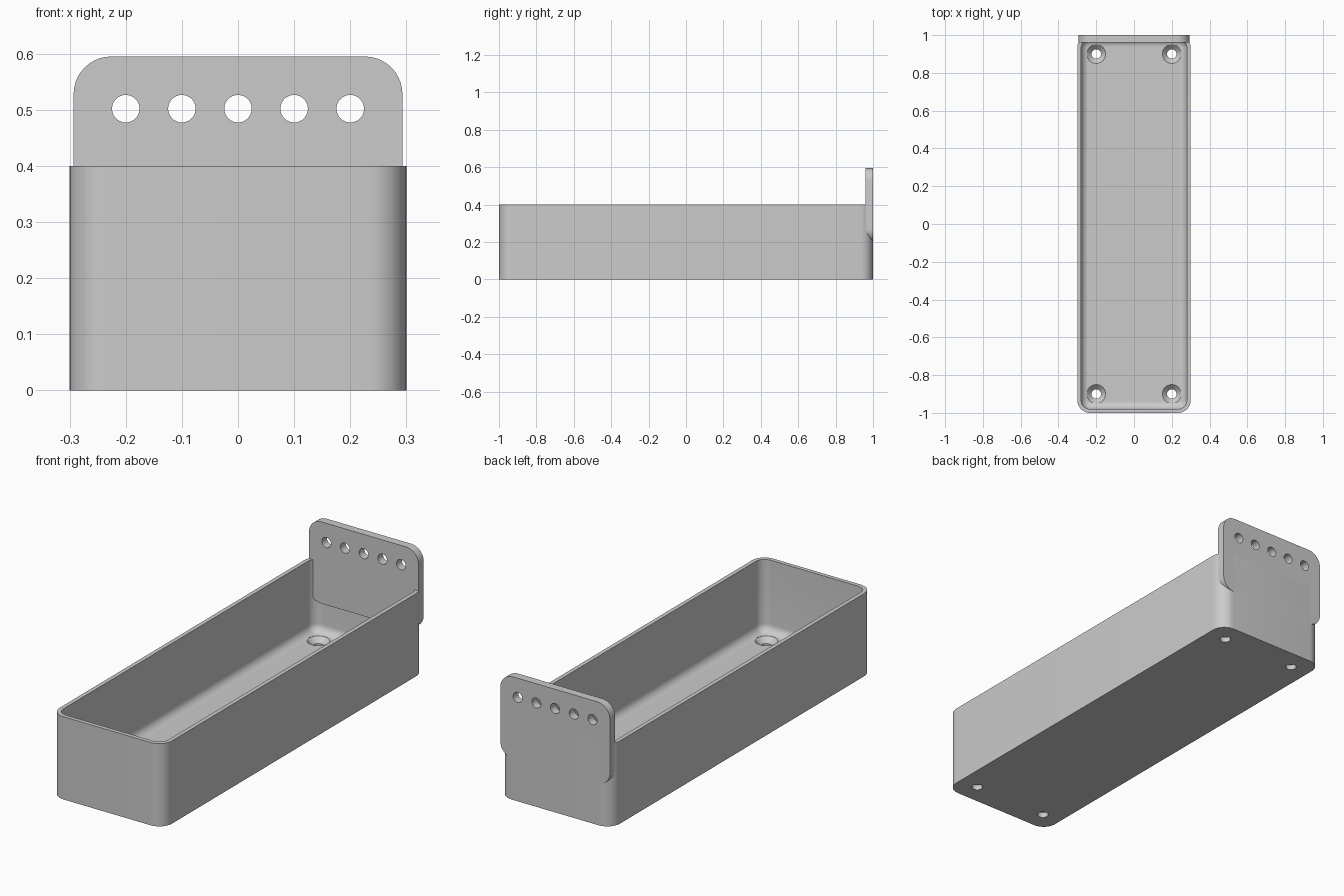
import bpy
import bmesh
from math import sin, cos, pi, radians
from mathutils import Matrix, Vector

cube = bpy.data.objects.get("Cube")
if cube:
    bpy.data.objects.remove(cube, do_unlink=True)

HALF_X, HALF_Y, HEIGHT = 0.3, 1.0, 0.4
CORNER, WALL, FLOOR, FILLET = 0.067, 0.02, 0.05, 0.04

grey = bpy.data.materials.new("plain grey")
grey.use_nodes = True
grey.diffuse_color = (0.6, 0.6, 0.6, 1)
grey.node_tree.nodes["Principled BSDF"].inputs["Base Color"].default_value = (0.6, 0.6, 0.6, 1)


def rounded_rect(hx, hy, r, z, steps=10):
    """Ring of points around a rectangle with rounded corners."""
    ring = []
    for i, (sx, sy) in enumerate([(1, 1), (-1, 1), (-1, -1), (1, -1)]):
        for k in range(steps + 1):
            a = (i + k / steps) * pi / 2
            ring.append(Vector((sx * (hx - r) + r * cos(a), sy * (hy - r) + r * sin(a), z)))
    return ring


def circle(r, z, sides=40):
    return [Vector((r * cos(2 * pi * k / sides), r * sin(2 * pi * k / sides), z)) for k in range(sides)]


def loft(name, rings, matrix=Matrix()):
    """Skin a stack of rings and cap both ends."""
    bm = bmesh.new()
    loops = [[bm.verts.new(matrix @ p) for p in ring] for ring in rings]
    n = len(loops[0])
    for a, b in zip(loops, loops[1:]):
        for i in range(n):
            j = (i + 1) % n
            bm.faces.new((a[i], a[j], b[j], b[i]))
    bm.faces.new(loops[0][::-1])
    bm.faces.new(loops[-1])
    bmesh.ops.recalc_face_normals(bm, faces=bm.faces)
    mesh = bpy.data.meshes.new(name)
    bm.to_mesh(mesh)
    bm.free()
    mesh.materials.append(grey)
    ob = bpy.data.objects.new(name, mesh)
    bpy.context.collection.objects.link(ob)
    return ob


def drill(ob, cutters):
    """Subtract every cutter, bake the result and drop the cutters."""
    for c in cutters:
        c.hide_render = True
        mod = ob.modifiers.new("hole", "BOOLEAN")
        mod.operation, mod.solver, mod.object = "DIFFERENCE", "EXACT", c
    graph = bpy.context.evaluated_depsgraph_get()
    mesh = bpy.data.meshes.new_from_object(ob.evaluated_get(graph))
    ob.modifiers.clear()
    ob.data = mesh
    for c in cutters:
        bpy.data.objects.remove(c, do_unlink=True)


def smooth(ob):
    bpy.ops.object.select_all(action="DESELECT")
    ob.select_set(True)
    bpy.context.view_layer.objects.active = ob
    bpy.ops.object.shade_smooth_by_angle(angle=radians(30))


# Open tray: outer shell, rim, inner wall and a rounded edge around the floor
def inset_ring(d, z):
    return rounded_rect(HALF_X - d, HALF_Y - d, CORNER - d, z)


rings = [inset_ring(0, 0), inset_ring(0, HEIGHT), inset_ring(WALL, HEIGHT)]
for k in range(9):
    a = k / 8 * pi / 2
    rings.append(inset_ring(WALL + FILLET * (1 - cos(a)), FLOOR + FILLET * (1 - sin(a))))
tray = loft("tray", rings)

# Countersunk screw holes in the floor
screw_cutters = []
for x in (-0.2, 0.2):
    for y in (-0.9, 0.9):
        profile = [(0.025, -0.05), (0.025, 0.025), (0.05, FLOOR), (0.05, 0.12)]
        screw_cutters.append(loft("screw_cutter", [circle(r, z) for r, z in profile],
                                  Matrix.Translation((x, y, 0))))
drill(tray, screw_cutters)
smooth(tray)

# Upright rounded plate at the back
BOTTOM, TOP, THICK = 0.2, 0.595, 0.04
upright = Matrix.Translation((0, HALF_Y, (BOTTOM + TOP) / 2)) @ Matrix.Rotation(pi / 2, 4, "X")
half_z = (TOP - BOTTOM) / 2
plate = loft("back_plate", [rounded_rect(0.293, half_z, CORNER, d) for d in (0, THICK)], upright)

# Row of round holes through the plate
hole_cutters = []
for i in range(-2, 3):
    place = Matrix.Translation((i * 0.1, HALF_Y, 0.502)) @ Matrix.Rotation(pi / 2, 4, "X")
    hole_cutters.append(loft("hole_cutter", [circle(0.0245, d) for d in (-0.05, 0.1)], place))
drill(plate, hole_cutters)
smooth(plate)
